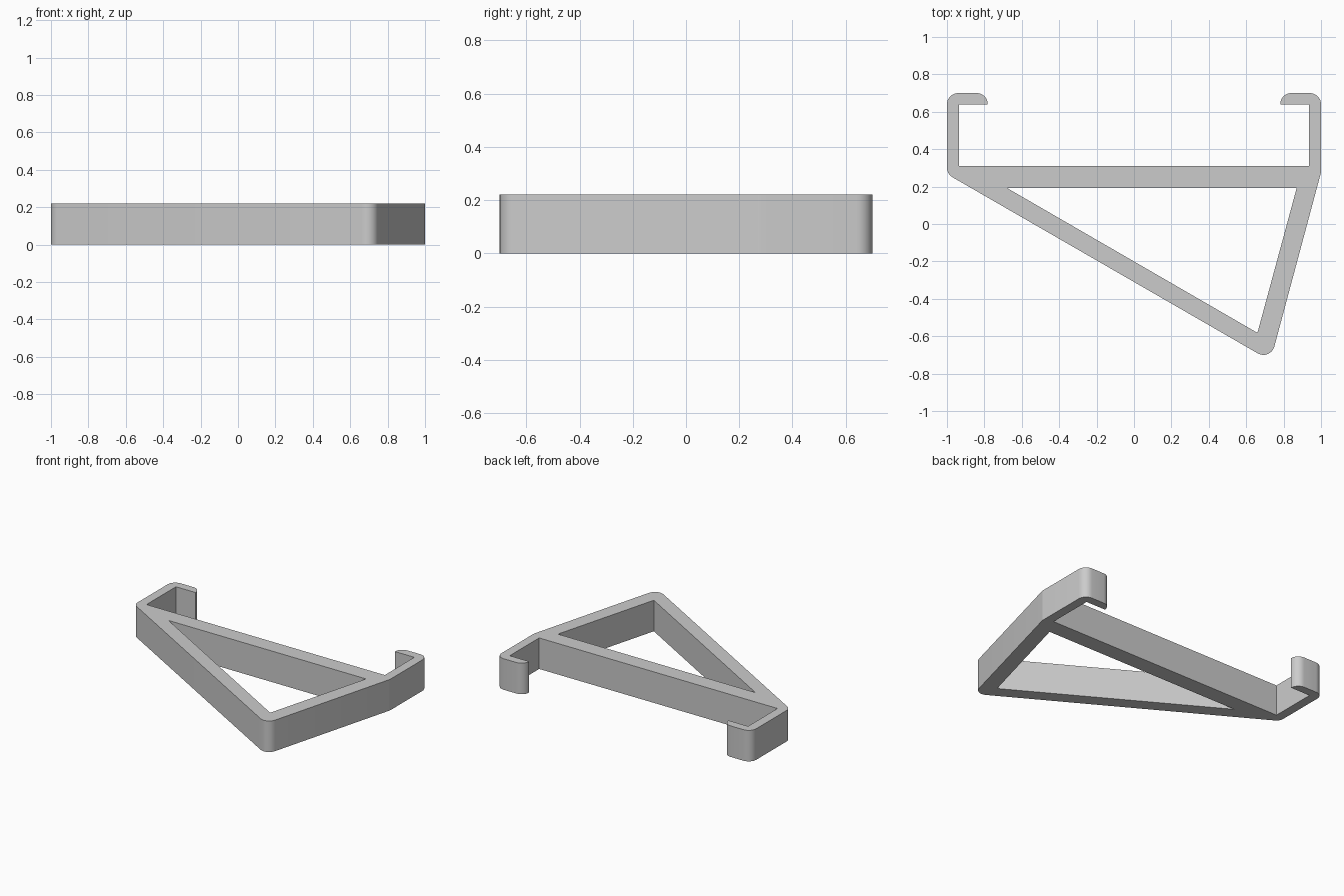
import bpy
import bmesh
import math
from mathutils import Vector

HEIGHT = 0.22
ROUND = 0.06

cube = bpy.data.objects.get("Cube")
if cube:
    bpy.data.objects.remove(cube, do_unlink=True)

grey = bpy.data.materials.new("plain grey")
grey.use_nodes = True
colour = (0.6, 0.6, 0.6, 1)
grey.diffuse_color = colour
grey.node_tree.nodes["Principled BSDF"].inputs["Base Color"].default_value = colour


def rounded(corners, steps=8):
    """Return the outline with a tangent arc at each corner that has a radius."""
    points = []
    for i, (x, y, r) in enumerate(corners):
        p = Vector((x, y))
        if not r:
            points.append(p)
            continue
        a = (Vector(corners[i - 1][:2]) - p).normalized()
        b = (Vector(corners[(i + 1) % len(corners)][:2]) - p).normalized()
        half = a.angle(b) / 2
        centre = p + (a + b).normalized() * r / math.sin(half)
        start = (p + a * r / math.tan(half) - centre).normalized()
        end = (p + b * r / math.tan(half) - centre).normalized()
        for s in range(steps + 1):
            points.append(centre + start.slerp(end, s / steps) * r)
    return points


# Outer outline: front tip, right hook, crossbar, left hook
outer = [
    (0.73, -0.731, ROUND), (1, 0.276, ROUND),
    (1, 0.70, ROUND), (0.782, 0.70, 0.059), (0.782, 0.64, 0),
    (0.935, 0.64, 0), (0.935, 0.31, 0),
    (-0.935, 0.31, 0), (-0.935, 0.64, 0),
    (-0.782, 0.64, 0), (-0.782, 0.70, 0.059), (-1, 0.70, ROUND),
    (-1, 0.267, ROUND),
]
# Triangular opening between the struts
opening = [(-0.68, 0.193, 0), (0.87, 0.193, 0), (0.66, -0.582, 0)]

# Fill the flat profile and extrude it upward
bm = bmesh.new()
edges = []
for corners in (outer, opening):
    verts = [bm.verts.new((p.x, p.y, 0)) for p in rounded(corners)]
    edges += [bm.edges.new((verts[i - 1], verts[i])) for i in range(len(verts))]
bmesh.ops.triangle_fill(bm, edges=edges, use_beauty=True, use_dissolve=False)
result = bmesh.ops.extrude_face_region(bm, geom=bm.faces[:], use_keep_orig=True)
top = [v for v in result["geom"] if isinstance(v, bmesh.types.BMVert)]
bmesh.ops.translate(bm, verts=top, vec=(0, 0, HEIGHT))
bmesh.ops.recalc_face_normals(bm, faces=bm.faces[:])

mesh = bpy.data.meshes.new("hooked_bracket")
bm.to_mesh(mesh)
bm.free()
mesh.materials.append(grey)
bracket = bpy.data.objects.new("hooked_bracket", mesh)
bpy.context.collection.objects.link(bracket)

# Smooth the rounded corners, keep the rims sharp
bpy.ops.object.select_all(action="DESELECT")
bracket.select_set(True)
bpy.context.view_layer.objects.active = bracket
bpy.ops.object.shade_smooth_by_angle(angle=math.radians(30))
